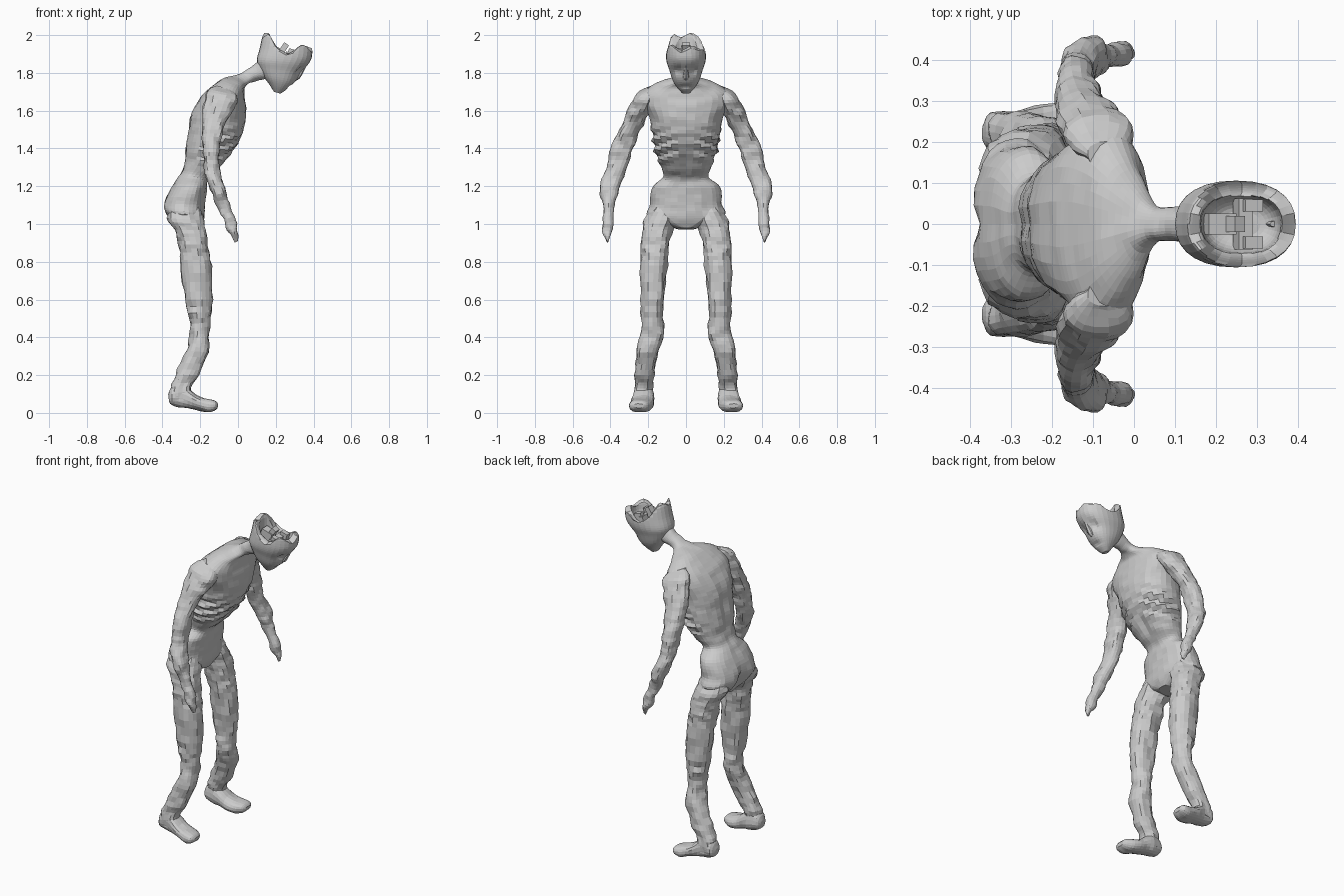
import bpy, bmesh, math
from mathutils import Vector, noise

default_cube = bpy.data.objects.get("Cube")
if default_cube:
    bpy.data.objects.remove(default_cube, do_unlink=True)

skin = bpy.data.materials.new("pale grey skin")
skin.use_nodes = True
skin.diffuse_color = (0.6, 0.6, 0.6, 1)
skin.node_tree.nodes["Principled BSDF"].inputs["Base Color"].default_value = (0.6, 0.6, 0.6, 1)


def finish(name, bm, mirrored=False):
    bmesh.ops.recalc_face_normals(bm, faces=bm.faces)
    mesh = bpy.data.meshes.new(name)
    bm.to_mesh(mesh)
    bm.free()
    mesh.materials.append(skin)
    part = bpy.data.objects.new(name, mesh)
    bpy.context.collection.objects.link(part)
    if mirrored:
        modifier = part.modifiers.new("other side", 'MIRROR')
        modifier.use_axis = (False, True, False)
        modifier.use_clip = False
        modifier.use_mirror_merge = False
    return part


def spline(a, b, c, d, t):
    """Smooth interpolation between b and c."""
    return [q + t * ((r - p) / 2 + t * ((2 * p - 5 * q + 4 * r - s) / 2
            + t * (3 * q - p - 3 * r + s) / 2)) for p, q, r, s in zip(a, b, c, d)]


def loft(name, rings, sides=18, steps=3, mirrored=False, shape=None, rough=0.0):
    """Skin rings given as back x, back z, front x, front z, inner y, outer y."""
    path = []
    last = len(rings) - 1
    for i in range(last):
        near = [rings[max(0, min(last, i + k))] for k in (-1, 0, 1, 2)]
        path += [spline(*near, s / steps) for s in range(steps)]
    path.append(rings[last])
    bm = bmesh.new()
    loops = []
    for bx, bz, fx, fz, y0, y1 in path:
        centre = Vector(((bx + fx) / 2, (y0 + y1) / 2, (bz + fz) / 2))
        forward = Vector(((fx - bx) / 2, 0, (fz - bz) / 2))
        sideways = Vector((0, (y1 - y0) / 2, 0))
        loop = []
        for k in range(sides):
            angle = math.tau * k / sides
            c, s = math.cos(angle), math.sin(angle)
            c = math.copysign(abs(c) ** 0.88, c)
            s = math.copysign(abs(s) ** 0.88, s)
            arm = forward * c + sideways * s
            point = centre + arm
            if rough:
                point += arm.normalized() * noise.noise(point * 22) * rough
            if shape:
                point = shape(point, centre)
            loop.append(bm.verts.new(point))
        loops.append(loop)
    for a, b in zip(loops, loops[1:]):
        for k in range(sides):
            n = (k + 1) % sides
            bm.faces.new((a[k], a[n], b[n], b[k]))
    bm.faces.new(loops[0])
    bm.faces.new(loops[-1])
    return finish(name, bm, mirrored)


def bump(value, middle, width):
    return math.exp(-((value - middle) / width) ** 2)


def symmetric(rings):
    return [(*r[:4], -r[4], r[4]) for r in rings]


# Torso and neck with ribs, spine groove and buttock cleft
def torso_shape(p, centre):
    out = p - centre
    if out.x > -0.03:
        ribs = math.sin((p.z + abs(p.y) * 0.35) * math.tau / 0.062)
        p = p + out * 0.07 * ribs * bump(p.z, 1.41, 0.08) * min(1, abs(p.y) / 0.06)
        p.x -= 0.02 * bump(p.y, 0, 0.03) * bump(p.z, 1.33, 0.06)
    else:
        p.x += 0.035 * bump(p.y, 0, 0.035) * bump(p.z, 1.05, 0.08)
        p.x += 0.012 * bump(p.y, 0, 0.03) * bump(p.z, 1.45, 0.18)
    return p


loft("torso", symmetric([
    (-.33, .97, -.2, .98, .05), (-.385, 1.05, -.18, 1.03, .2),
    (-.395, 1.11, -.175, 1.1, .19), (-.35, 1.2, -.165, 1.19, .18),
    (-.31, 1.26, -.155, 1.24, .12), (-.285, 1.32, -.1, 1.29, .135),
    (-.28, 1.4, -.035, 1.37, .165), (-.265, 1.5, .015, 1.46, .18),
    (-.25, 1.58, .04, 1.55, .195), (-.2, 1.67, .04, 1.63, .23),
    (-.15, 1.72, .035, 1.68, .22), (-.08, 1.77, .035, 1.72, .15),
    (0, 1.79, .06, 1.745, .06), (.06, 1.825, .09, 1.755, .04),
    (.13, 1.88, .15, 1.77, .045)]), sides=32, steps=5, shape=torso_shape, rough=.006)

# Legs
loft("leg", [
    (-.36, 1.12, -.2, 1.1, .04, .16), (-.37, 1.03, -.18, 1.02, .05, .22),
    (-.33, .95, -.165, .95, .075, .235), (-.31, .87, -.155, .87, .09, .24),
    (-.3, .78, -.14, .78, .1, .24), (-.28, .6, -.135, .6, .115, .24),
    (-.255, .47, -.15, .48, .12, .235), (-.255, .4, -.155, .4, .12, .24),
    (-.275, .33, -.16, .32, .145, .26), (-.335, .2, -.21, .2, .17, .27),
    (-.36, .12, -.25, .13, .175, .275), (-.36, .06, -.24, .07, .18, .275)],
    steps=4, mirrored=True, rough=.014)

# Feet, lofted from heel to toe
loft("foot", [
    (-.37, .1, -.365, .06, .205, .24), (-.35, .14, -.35, .04, .18, .27),
    (-.29, .15, -.29, .025, .17, .275), (-.22, .095, -.22, .015, .17, .29),
    (-.16, .075, -.16, .003, .18, .3), (-.12, .065, -.125, .01, .2, .3),
    (-.105, .05, -.108, .025, .225, .275)], mirrored=True, rough=.006)

# Arms and hands
loft("arm", [
    (-.12, 1.735, -.03, 1.71, .14, .2), (-.16, 1.7, 0, 1.67, .16, .262),
    (-.18, 1.63, -.02, 1.61, .18, .3), (-.19, 1.54, -.06, 1.54, .22, .335),
    (-.19, 1.46, -.09, 1.46, .26, .37), (-.185, 1.38, -.1, 1.38, .285, .4),
    (-.18, 1.3, -.1, 1.3, .315, .42), (-.165, 1.23, -.085, 1.24, .335, .45),
    (-.14, 1.17, -.065, 1.18, .36, .457), (-.11, 1.1, -.045, 1.11, .375, .445),
    (-.07, 1, -.01, 1.02, .39, .442), (-.045, .94, 0, .95, .4, .438),
    (-.02, .9, 0, .91, .408, .425)], steps=4, mirrored=True, rough=.014)

# Head: an open skull with a broken rim and hollow inside
RIM = [(.1, 2), (.165, 2), (.2, 1.925), (.27, 1.885), (.335, 1.94), (.4, 1.915)]


def head_shape(p, centre):
    for (xa, za), (xb, zb) in zip(RIM, RIM[1:]):
        if xa <= p.x <= xb:
            limit = za + (zb - za) * (p.x - xa) / (xb - xa)
            p.z = min(p.z, limit + 0.012 * math.sin(p.y * 60))
    if p.x > centre.x:
        p.x -= 0.025 * bump(abs(p.y), .04, .022) * bump(p.z, 1.815, .025)
        p.x -= 0.012 * bump(p.y, 0, .03) * bump(p.z, 1.728, .01)
    return p


loft("head", symmetric([
    (.19, 1.7, .225, 1.69, .022), (.165, 1.74, .262, 1.715, .05),
    (.135, 1.78, .3, 1.75, .072), (.11, 1.83, .335, 1.8, .088),
    (.1, 1.87, .375, 1.85, .103), (.115, 1.93, .392, 1.89, .105),
    (.135, 2.01, .39, 1.96, .097), (.16, 2.01, .365, 1.96, .078),
    (.17, 1.9, .35, 1.88, .068), (.2, 1.86, .32, 1.85, .04),
    (.25, 1.855, .27, 1.855, .01)]), sides=28, steps=4, shape=head_shape)

# Nose ridge
loft("nose", symmetric([
    (.33, 1.87, .37, 1.855, .008), (.31, 1.83, .352, 1.815, .011),
    (.285, 1.79, .328, 1.772, .018), (.275, 1.775, .305, 1.758, .012)]), sides=8)


# Broken blocks inside the skull
def block(name, middle, size, tilt):
    bm = bmesh.new()
    bmesh.ops.create_cube(bm, size=1)
    bmesh.ops.scale(bm, vec=size, verts=bm.verts)
    part = finish(name, bm)
    part.location = middle
    part.rotation_euler.y = tilt


block("rear_block", (.205, 0, 1.9), (.07, .05, .07), .3)
block("cross_block", (.265, 0, 1.885), (.035, .125, .05), .3)
block("upper_block", (.245, 0, 1.935), (.03, .04, .045), .6)
for side in (-1, 1):
    block("side_block", (.285, side * .045, 1.9), (.045, .03, .05), .3)
